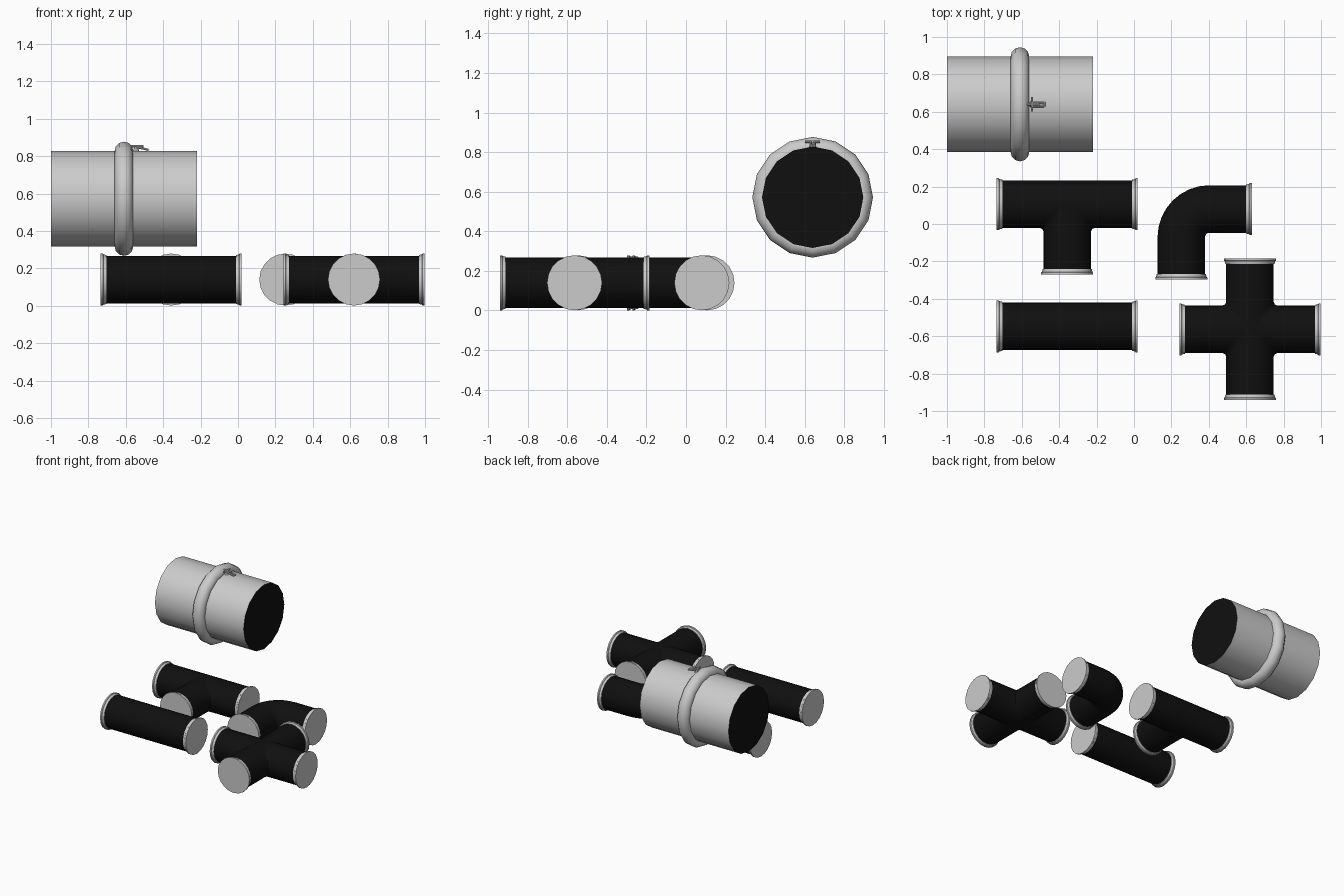
import bpy, bmesh
from math import sin, cos, pi, radians
from mathutils import Vector

if "Cube" in bpy.data.objects:
    bpy.data.objects.remove(bpy.data.objects["Cube"])

SIDES, R, Z = 20, 0.127, 0.14
FILLET = 0.02
UP = Vector((0, 0, 1))
black = bpy.data.materials.new("black_rubber")
black.diffuse_color = (0.005, 0.005, 0.005, 1)
black.use_nodes = True
black.node_tree.nodes["Principled BSDF"].inputs["Base Color"].default_value = black.diffuse_color


def finish(name, bm, mat=None, angle=38):
    bmesh.ops.remove_doubles(bm, verts=bm.verts, dist=0.0004)
    bmesh.ops.recalc_face_normals(bm, faces=bm.faces)
    me = bpy.data.meshes.new(name)
    bm.to_mesh(me)
    bm.free()
    for p in me.polygons:
        p.use_smooth = True
    me.set_sharp_from_angle(angle=radians(angle))
    if mat:
        me.materials.append(mat)
    ob = bpy.data.objects.new(name, me)
    bpy.context.collection.objects.link(ob)
    return ob


def skin(bm, rings, closed=False, cap_start=False, cap_end=False):
    loops = [[bm.verts.new(p) for p in r] for r in rings]
    pairs = list(zip(loops, loops[1:])) + ([(loops[-1], loops[0])] if closed else [])
    for a, b in pairs:
        for i in range(len(a)):
            j = (i + 1) % len(a)
            bm.faces.new((a[i], a[j], b[j], b[i]))
    if cap_start:
        bm.faces.new(loops[0])
    if cap_end:
        bm.faces.new(loops[-1])


def circle(c, d, r, n=SIDES):
    # ring around direction d lying in the xy plane
    s = Vector((-d.y, d.x, 0))
    return [c + s * r * cos(2 * pi * i / n) + UP * r * sin(2 * pi * i / n) for i in range(n)]


def flange(name, end, d):
    bm = bmesh.new()
    prof = [(-0.03, 0.125), (-0.03, 0.131), (-0.014, 0.135), (-0.011, 0.139), (0, 0.139)]
    skin(bm, [circle(end + d * a, d, r) for a, r in prof], cap_end=True)
    finish(name, bm, angle=30)


def fitting(name, x, y, dirs, length):
    """Arms of equal pipe mitred together with a small fillet at the joints."""
    bm = bmesh.new()
    c = Vector((x, y, Z))
    for k, dd in enumerate(dirs):
        d = Vector((*dd, 0))
        s = Vector((-d.y, d.x, 0))
        inner, mid = [], []
        for i in range(SIDES):
            a = 2 * pi * i / SIDES
            t, h = R * cos(a), R * sin(a)
            side = (round(s.x), round(s.y)) if t > 0 else (round(-s.x), round(-s.y))
            if side in dirs and abs(t) > 1e-5:
                g = 1 + 0.29 * FILLET / R
                inner.append(c + d * abs(t) * g + s * t * g + UP * h)
                mid.append(c + d * (abs(t) + FILLET) + s * t + UP * h)
            else:
                inner.append(c + s * t + UP * h)
                mid.append(c + d * FILLET + s * t + UP * h)
        end = c + d * length
        skin(bm, [inner, mid, circle(end - d * 0.01, d, R)])
        flange(f"{name}_flange_{k + 1}", end, d)
    finish(name + "_body", bm, black)


E, W, N, S = (1, 0), (-1, 0), (0, 1), (0, -1)
fitting("straight_pipe", -0.357, -0.547, [E, W], 0.377)
fitting("tee_pipe", -0.357, 0.106, [E, W, S], 0.377)
fitting("cross_pipe", 0.62, -0.563, [E, W, N, S], 0.378)

# Elbow: straight legs joined by a quarter bend
bm = bmesh.new()
bend, x0, y0 = 0.15, 0.253, 0.08
cen = Vector((x0 + bend, y0 - bend, Z))
dn, dx = Vector((0, 1, 0)), Vector((1, 0, 0))
rings = [circle(Vector((x0, -0.285, Z)), dn, R)]
for i in range(9):
    a = pi / 2 * i / 8
    rings.append(circle(cen + Vector((-cos(a), sin(a), 0)) * bend,
                        Vector((sin(a), cos(a), 0)), R))
rings.append(circle(Vector((0.62, y0, Z)), dx, R))
skin(bm, rings)
finish("elbow_pipe_body", bm, black)
flange("elbow_pipe_flange_1", Vector((x0, -0.297, Z)), -dn)
flange("elbow_pipe_flange_2", Vector((0.63, y0, Z)), dx)

# Large pipe: shell, dark ends and clamp ring
BY, BZ, BR, BN = 0.64, 0.572, 0.256, 16
bm = bmesh.new()
skin(bm, [circle(Vector((x, BY, BZ)), dx, BR, BN) for x in (-1, -0.22)])
finish("large_pipe_shell", bm)
for nm, x in (("left", -1), ("right", -0.22)):
    bm = bmesh.new()
    bm.faces.new([bm.verts.new(p) for p in circle(Vector((x, BY, BZ)), dx, BR, BN)])
    ob = finish(f"large_pipe_{nm}_end", bm, black)
    if (ob.data.polygons[0].normal.x > 0) != (x > -0.5):
        ob.data.flip_normals()
bm = bmesh.new()
skin(bm, [circle(Vector((-0.61 + 0.05 * cos(a), BY, BZ)), dx, 0.255 + 0.05 * sin(a), BN)
          for a in [2 * pi * i / 12 for i in range(12)]], closed=True)
finish("clamp_ring", bm, angle=50)


# Small latch on top of the clamp
def rod(name, p, q, r1, r2, n=8):
    p, q = Vector(p), Vector(q)
    d = (q - p).normalized()
    u = d.orthogonal().normalized()
    v = d.cross(u)
    bm = bmesh.new()
    skin(bm, [[c + (u * cos(2 * pi * i / n) + v * sin(2 * pi * i / n)) * r for i in range(n)]
              for c, r in ((p, r1), (q, r2))], cap_start=True, cap_end=True)
    finish(name, bm)


rod("latch_post", (-0.545, BY, 0.82), (-0.545, BY, 0.852), 0.02, 0.008)
rod("latch_bar", (-0.545, BY - 0.038, 0.853), (-0.545, BY + 0.038, 0.853), 0.006, 0.006)
rod("latch_pin", (-0.575, BY, 0.853), (-0.505, BY, 0.853), 0.006, 0.006)
for s in (-1, 1):
    rod("latch_lever_side", (-0.54, BY + s * 0.01, 0.848), (-0.48, BY + s * 0.01, 0.834), 0.006, 0.006)
rod("latch_lever_tip", (-0.48, BY - 0.013, 0.834), (-0.48, BY + 0.013, 0.834), 0.006, 0.006)
